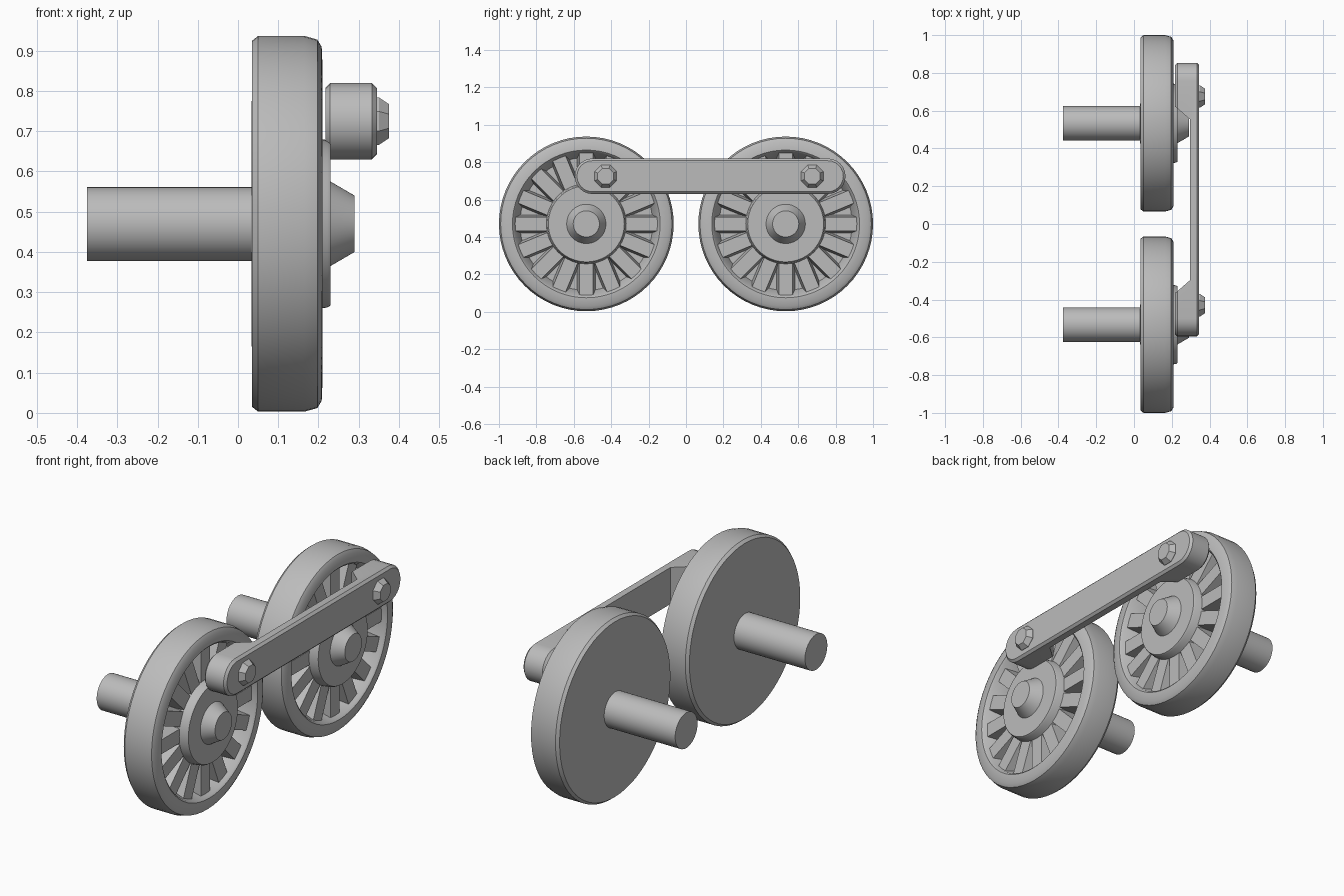
import bpy, bmesh
from math import sin, cos, pi, radians
from mathutils import Matrix, Vector

cube = bpy.data.objects.get("Cube")
if cube:
    bpy.data.objects.remove(cube, do_unlink=True)

metal = bpy.data.materials.new("grey metal")
metal.use_nodes = True
GREY = (0.5, 0.5, 0.5, 1)
metal.diffuse_color = GREY
metal.node_tree.nodes["Principled BSDF"].inputs["Base Color"].default_value = GREY

AXLE_Z = 0.47
ROD_Z = 0.725


def finish(name, bm, location=(0, 0, 0), smooth=True):
    bmesh.ops.recalc_face_normals(bm, faces=bm.faces)
    mesh = bpy.data.meshes.new(name)
    bm.to_mesh(mesh)
    bm.free()
    mesh.materials.append(metal)
    obj = bpy.data.objects.new(name, mesh)
    obj.location = location
    bpy.context.collection.objects.link(obj)
    bpy.ops.object.select_all(action='DESELECT')
    obj.select_set(True)
    bpy.context.view_layer.objects.active = obj
    if smooth:
        bpy.ops.object.shade_smooth_by_angle(angle=radians(30))
    return obj


def lathe(name, profile, segments, location, smooth=True, turn=0):
    """Spin (x, radius) points around the x axis."""
    bm = bmesh.new()
    rings = []
    for x, r in profile:
        rings.append([bm.verts.new((x, r * cos(a), r * sin(a)))
                      for a in (turn + 2 * pi * i / segments for i in range(segments))])
    for a, b in zip(rings, rings[1:]):
        for i in range(segments):
            j = (i + 1) % segments
            bm.faces.new((a[i], a[j], b[j], b[i]))
    bm.faces.new(rings[0])
    bm.faces.new(rings[-1])
    return finish(name, bm, location, smooth)


def prism(name, outline, axis, depth):
    """Extrude a closed planar outline along an axis."""
    bm = bmesh.new()
    face = bm.faces.new([bm.verts.new(p) for p in outline])
    new = bmesh.ops.extrude_face_region(bm, geom=[face])["geom"]
    bmesh.ops.translate(bm, vec=Vector(axis) * depth,
                        verts=[v for v in new if isinstance(v, bmesh.types.BMVert)])
    return finish(name, bm, smooth=False)


def spokes(name, location, count=16):
    """Radial bars that narrow towards the outer face."""
    bm = bmesh.new()
    for k in range(count):
        spin = Matrix.Rotation(2 * pi * k / count, 4, 'X')
        bar = bmesh.ops.create_cube(bm, size=1)["verts"]
        for v in bar:
            front, outer, side = v.co.x > 0, v.co.y > 0, 1 if v.co.z > 0 else -1
            v.co = spin @ Vector((0.185 if front else 0.10,
                                  0.38 if outer else 0.19,
                                  side * (0.037 if front else 0.05)))
    return finish(name, bm, location, smooth=False)


# Wheels, spokes and axles
wheel_profile = [
    (0.033, 0.09), (0.035, 0.455), (0.05, 0.467), (0.165, 0.467), (0.197, 0.458),
    (0.208, 0.44), (0.21, 0.395), (0.202, 0.386), (0.11, 0.355), (0.11, 0.225),
    (0.222, 0.208), (0.23, 0.203), (0.23, 0.105), (0.29, 0.07)]
for label, y in (("front", -0.533), ("rear", 0.533)):
    at = (0, y, AXLE_Z)
    lathe(label + "_wheel", wheel_profile, 64, at)
    spokes(label + "_spokes", at)
    lathe(label + "_axle", [(-0.375, 0.092), (0.06, 0.092)], 32, at)

# Coupling rod: rounded bar with bevelled edges
R, Y0, Y1, STEPS = 0.095, -0.5, 0.758, 12
outline = []
for centre, start in ((Y1, -pi / 2), (Y0, pi / 2)):
    for i in range(STEPS + 1):
        a = start + pi * i / STEPS
        outline.append((0.217, centre + R * cos(a), ROD_Z + R * sin(a)))
rod = prism("coupling_rod", outline, (1, 0, 0), 0.128)
bevel = rod.modifiers.new("edge bevel", 'BEVEL')
bevel.width = 0.012
bevel.segments = 1
bevel.limit_method = 'ANGLE'
bevel.angle_limit = radians(50)

# Relief behind the middle of the rod
relief = prism("rod_relief_cutter",
               [(0.19, -0.38, 0.5), (0.225, -0.36, 0.5), (0.297, -0.297, 0.5),
                (0.297, 0.553, 0.5), (0.225, 0.616, 0.5), (0.19, 0.636, 0.5)],
               (0, 0, 1), 0.5)
relief.hide_render = True
cut = rod.modifiers.new("relief", 'BOOLEAN')
cut.operation = 'DIFFERENCE'
cut.solver = 'EXACT'
cut.object = relief
bpy.ops.object.select_all(action='DESELECT')
rod.select_set(True)
bpy.context.view_layer.objects.active = rod
for m in ("edge bevel", "relief"):
    bpy.ops.object.modifier_apply(modifier=m)
bpy.data.objects.remove(relief, do_unlink=True)
bpy.ops.object.shade_smooth_by_angle(angle=radians(30))

# Crank pin caps
for label, y in (("front", -0.43), ("rear", 0.675)):
    lathe(label + "_pin_cap", [(0.33, 0.064), (0.35, 0.064), (0.375, 0.046)], 8,
          (0, y, ROD_Z), smooth=False, turn=pi / 8)
